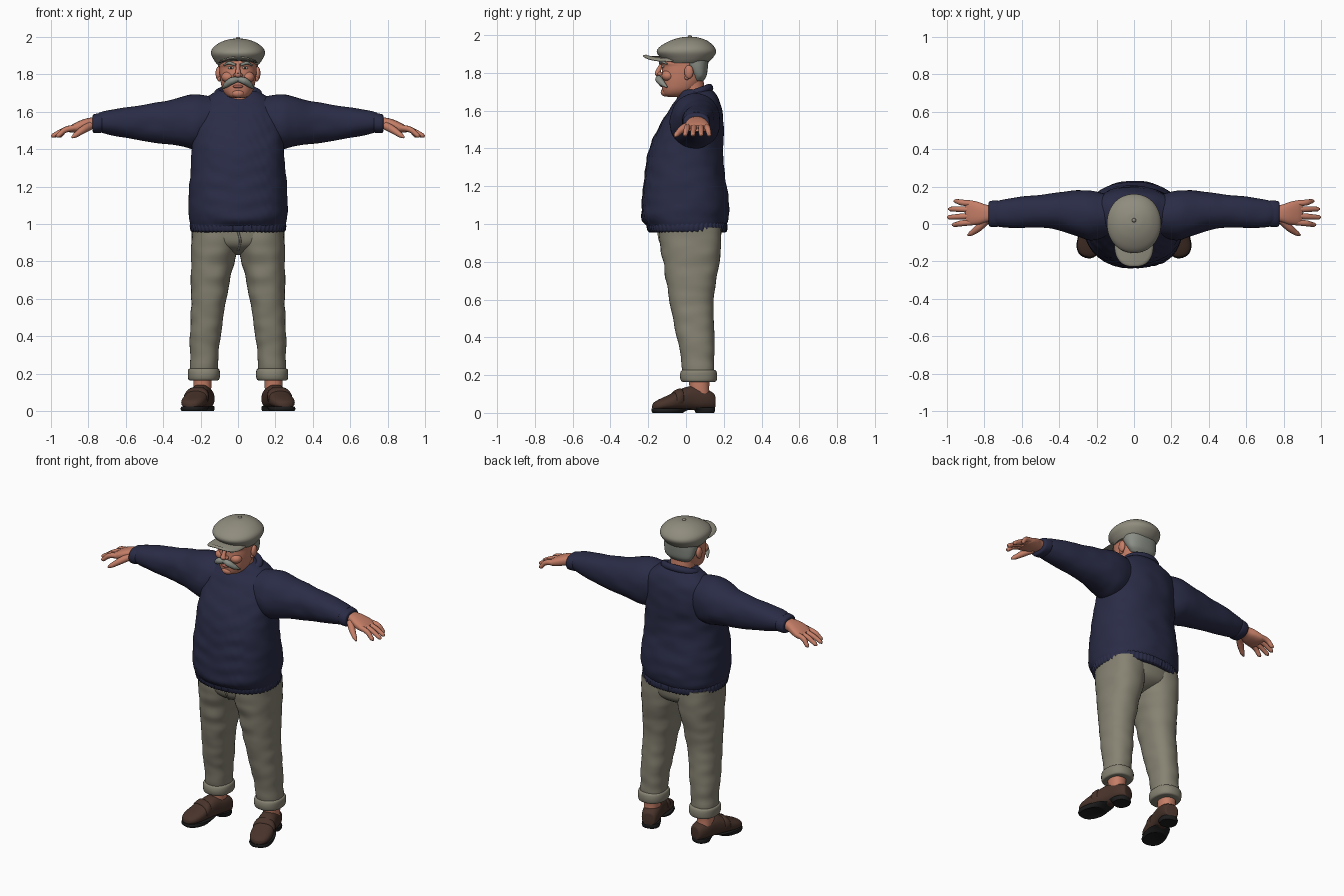
import bpy, bmesh, math
from mathutils import Matrix, Vector, noise

if "Cube" in bpy.data.objects:
    bpy.data.objects.remove(bpy.data.objects["Cube"], do_unlink=True)


def material(name, r, g, b):
    mat = bpy.data.materials.new(name)
    mat.use_nodes = True
    mat.diffuse_color = (r, g, b, 1)
    shader = mat.node_tree.nodes["Principled BSDF"]
    shader.inputs["Base Color"].default_value = (r, g, b, 1)
    shader.inputs["Roughness"].default_value = .8
    return mat


SKIN = material("skin", .56, .21, .135)
LIP = material("lip", .4, .12, .09)
HAIR = material("grey_hair", .25, .27, .235)
CAP = material("cap_cloth", .28, .265, .21)
WOOL = material("navy_wool", .023, .025, .062)
TROUSERS = material("trouser_cloth", .24, .225, .17)
LEATHER = material("brown_leather", .065, .033, .024)
RUBBER = material("black_rubber", .012, .012, .013)
EYE = material("eye_white", .6, .55, .5)
IRIS = material("dark_iris", .03, .025, .02)


def finish(obj, name, mat):
    obj.name = obj.data.name = name
    obj.data.materials.clear()
    obj.data.materials.append(mat)
    bpy.ops.object.select_all(action="DESELECT")
    obj.select_set(True)
    bpy.context.view_layer.objects.active = obj
    bpy.ops.object.shade_smooth_by_angle(angle=math.radians(50))
    return obj


def spline(a, b, c, d, t):
    return b + (c - a) * t / 2 + (a * 2 - b * 5 + c * 4 - d) * t**2 / 2 + (b * 3 - a - c * 3 + d) * t**3 / 2


def loft(name, mat, rings, axis="z", side=1, n=32, power=2.3, steps=5, fold=None, matrix=None):
    """Skin rounded sections given as (position, u_min, u_max, v_min, v_max)."""
    keys = [Vector(r) for r in rings]
    keys = [keys[0] * 2 - keys[1]] + keys + [keys[-1] * 2 - keys[-2]]
    dense = [spline(*keys[i:i + 4], s / steps) for i in range(len(rings) - 1) for s in range(steps)]
    dense.append(Vector(rings[-1]))
    order = {"x": (0, 1, 2), "y": (1, 0, 2), "z": (2, 0, 1)}[axis]
    bm, loops = bmesh.new(), []
    for t, u0, u1, v0, v1 in dense:
        loop = []
        for k in range(n):
            c, s = math.cos(math.tau * k / n), math.sin(math.tau * k / n)
            cu = math.copysign(abs(c) ** (2 / power), c)
            sv = math.copysign(abs(s) ** (2 / power), s)
            co = Vector()
            co[order[0]] = t
            co[order[1]] = (u0 + u1 + (u1 - u0) * cu) / 2
            co[order[2]] = (v0 + v1 + (v1 - v0) * sv) / 2
            loop.append(bm.verts.new(co))
        loops.append(loop)
    for a, b in zip(loops, loops[1:]):
        for k in range(n):
            bm.faces.new((a[k], a[k - 1], b[k - 1], b[k]))
    bm.faces.new(loops[0])
    bm.faces.new(loops[-1])
    bmesh.ops.recalc_face_normals(bm, faces=bm.faces)
    bm.normal_update()
    if fold:
        moves = [(v, v.normal * fold(v.co)) for v in bm.verts]
        for v, move in moves:
            v.co += move
    if matrix:
        bm.transform(matrix)
    bm.transform(Matrix.Diagonal((side, 1, 1, 1)))
    bmesh.ops.recalc_face_normals(bm, faces=bm.faces)
    mesh = bpy.data.meshes.new(name)
    bm.to_mesh(mesh)
    bm.free()
    obj = bpy.data.objects.new(name, mesh)
    bpy.context.collection.objects.link(obj)
    return finish(obj, name, mat)


def sym(t, half, low, high):
    return (t, -half, half, low, high)


def ball(name, mat, loc, radii):
    bpy.ops.mesh.primitive_uv_sphere_add(segments=20, ring_count=12, location=loc)
    obj = bpy.context.object
    obj.scale = radii
    return finish(obj, name, mat)


def tube(name, mat, points, radii, side=1):
    """Tapered round strand through the points."""
    curve = bpy.data.curves.new(name, "CURVE")
    curve.dimensions, curve.bevel_depth, curve.bevel_resolution = "3D", 1, 3
    curve.use_fill_caps = True
    strand = curve.splines.new("BEZIER")
    strand.bezier_points.add(len(points) - 1)
    for p, (x, y, z), r in zip(strand.bezier_points, points, radii):
        p.co, p.radius = (x * side, y, z), r
        p.handle_left_type = p.handle_right_type = "AUTO"
    obj = bpy.data.objects.new(name, curve)
    bpy.context.collection.objects.link(obj)
    bpy.ops.object.select_all(action="DESELECT")
    obj.select_set(True)
    bpy.context.view_layer.objects.active = obj
    bpy.ops.object.convert(target="MESH")
    return finish(bpy.context.object, name, mat)


# Cloth relief: soft folds, and knitted cables down the chest
def creases(co):
    return .006 * noise.noise(Vector((co.x * 9, co.y * 9, co.z * 16)))


def knit(co):
    cable = 0
    if co.y < 0 and abs(co.x) < .16 and co.z < 1.6:
        cable = .003 * math.cos(co.x * 80) * math.sin(co.z * 70 + abs(co.x) * 60)
    return cable + creases(co)


def ribs(co):
    return .0025 * math.sin(math.atan2(co.y, co.x) * 60)


# Sweater body, hem and collar
loft("sweater_body", WOOL, [
    sym(.985, .25, -.205, .21), sym(1.03, .262, -.232, .225), sym(1.1, .266, -.235, .228),
    sym(1.2, .262, -.225, .215), sym(1.3, .252, -.213, .2), sym(1.4, .246, -.192, .195),
    sym(1.5, .242, -.15, .2), sym(1.6, .23, -.09, .19), sym(1.66, .19, -.05, .172),
    sym(1.7, .125, -.03, .145), sym(1.71, .1, -.02, .13)], n=96, steps=7, fold=knit)
loft("sweater_hem", WOOL, [
    sym(.957, .235, -.185, .2), sym(.962, .25, -.2, .214), sym(.99, .256, -.208, .218),
    sym(1.015, .25, -.205, .21)], n=240, steps=3, fold=ribs)
bpy.ops.mesh.primitive_torus_add(major_radius=.1, minor_radius=.021, major_segments=40,
                                 location=(0, .052, 1.695), rotation=(math.radians(20), 0, 0))
bpy.context.object.scale = (1.07, .8, 1)
finish(bpy.context.object, "sweater_collar", WOOL)

# Trouser seat and fly
loft("trouser_seat", TROUSERS, [
    sym(.835, .02, -.02, .06), sym(.86, .09, -.09, .135), sym(.9, .2, -.132, .178),
    sym(.98, .24, -.145, .19)], n=40)
tube("trouser_fly", TROUSERS, [(0, -.146, .96), (.012, -.136, .91), (0, -.09, .86)], [.006] * 3)

# Head, neck and hair
loft("neck", SKIN, [sym(1.62, .085, -.04, .11), sym(1.7, .075, -.05, .1), sym(1.78, .075, -.05, .09)])
loft("head", SKIN, [
    sym(1.672, .03, -.095, -.02), sym(1.684, .058, -.118, .02), sym(1.71, .079, -.126, .055),
    sym(1.75, .091, -.129, .085), sym(1.8, .098, -.128, .1), sym(1.835, .1, -.126, .106),
    sym(1.856, .1, -.132, .108), sym(1.92, .09, -.11, .1)], n=40)
loft("back_hair", HAIR, [
    sym(1.758, .07, .035, .093), sym(1.785, .094, .028, .109), sym(1.83, .106, -.005, .116),
    sym(1.88, .108, -.04, .12)])
tube("nose_bridge", SKIN, [(0, -.125, 1.85), (0, -.14, 1.825), (0, -.15, 1.8)], [.011, .012, .016])
ball("nose_tip", SKIN, (0, -.148, 1.797), (.018, .017, .015))
ball("lower_lip", LIP, (0, -.127, 1.735), (.028, .013, .009))
ball("chin", SKIN, (0, -.106, 1.698), (.036, .028, .024))

# Flat cap with brim and button
loft("cap_crown", CAP, [
    sym(1.852, .111, -.11, .112), sym(1.875, .128, -.13, .138), sym(1.91, .144, -.155, .16),
    sym(1.94, .135, -.137, .148), sym(1.97, .096, -.085, .113), sym(1.987, .048, -.03, .066),
    sym(1.991, .012, .008, .03)], n=48, power=2.1)
brim = loft("cap_brim", CAP, [
    sym(1.882, .09, -.21, .01), sym(1.886, .103, -.226, .02), sym(1.893, .103, -.226, .02),
    sym(1.897, .09, -.21, .01)], n=48, power=2.5, steps=2)
for v in brim.data.vertices:
    v.co.z -= v.co.x ** 2 * 2.5
ball("cap_button", CAP, (0, .02, 1.992), (.011, .011, .008))

for side, label in ((1, "left"), (-1, "right")):
    # Face features
    ball(label + "_ear", SKIN, (side * .105, .015, 1.805), (.015, .024, .036))
    ball(label + "_ear_lobe", SKIN, (side * .1, .005, 1.776), (.011, .013, .014))
    ball(label + "_cheek", SKIN, (side * .052, -.095, 1.785), (.036, .034, .03))
    ball(label + "_nostril", SKIN, (side * .016, -.138, 1.795), (.011, .013, .01))
    ball(label + "_eye", EYE, (side * .038, -.122, 1.834), (.015, .007, .007))
    ball(label + "_iris", IRIS, (side * .038, -.127, 1.834), (.006, .004, .006))
    tube(label + "_eyebrow", HAIR, [(.014, -.136, 1.85), (.045, -.13, 1.86), (.078, -.1, 1.847)],
         [.007, .009, .004], side)
    tube(label + "_moustache", HAIR, [(-.004, -.142, 1.774), (.032, -.143, 1.765),
         (.062, -.125, 1.744), (.084, -.1, 1.724)], [.014, .02, .016, .004], side)

    # Sleeve and ribbed cuff
    loft(label + "_sleeve", WOOL, [
        (.1, -.05, .15, 1.44, 1.68), (.22, -.085, .18, 1.4, 1.69), (.3, -.07, .182, 1.415, 1.678),
        (.4, -.035, .17, 1.43, 1.657), (.5, -.02, .158, 1.445, 1.638), (.62, -.02, .145, 1.465, 1.62),
        (.71, -.018, .132, 1.485, 1.603), (.745, -.01, .12, 1.497, 1.592)],
        "x", side, n=40, power=2.1, steps=8, fold=creases)
    loft(label + "_sleeve_cuff", WOOL, [
        (.725, -.005, .115, 1.5, 1.585), (.73, -.015, .126, 1.488, 1.594),
        (.77, -.014, .122, 1.486, 1.586), (.778, .005, .11, 1.5, 1.575)], "x", side, steps=4)

    # Hand
    loft(label + "_palm", SKIN, [
        (.75, .015, .1, 1.508, 1.568), (.79, .01, .103, 1.506, 1.568), (.83, -.003, .117, 1.496, 1.558),
        (.875, -.006, .126, 1.488, 1.538), (.9, .003, .118, 1.49, 1.522)], "x", side, power=2.6)
    for finger, root, tip, reach in (("index", .01, -.004, .972), ("middle", .044, .036, .998),
                                     ("ring", .078, .08, .992), ("little", .109, .122, .962)):
        tube(f"{label}_{finger}_finger", SKIN,
             [(.865, root, 1.516), (.925, (root + tip) / 2, 1.502), (reach - .01, tip, 1.472),
              (reach, tip, 1.467)], [.017, .0155, .012, .005], side)
    tube(label + "_thumb", SKIN, [(.79, .02, 1.525), (.83, -.02, 1.502), (.87, -.05, 1.474),
         (.888, -.06, 1.462)], [.022, .02, .014, .005], side)

    # Trouser leg and turned-up cuff
    loft(label + "_trouser_leg", TROUSERS, [
        (.98, .005, .245, -.145, .188), (.88, .002, .25, -.135, .184), (.8, .02, .25, -.12, .175),
        (.7, .042, .25, -.105, .16), (.6, .06, .25, -.088, .146), (.5, .077, .252, -.068, .146),
        (.4, .09, .254, -.05, .15), (.3, .103, .256, -.027, .15), (.19, .11, .258, -.015, .148)],
        "z", side, n=40, steps=8, fold=creases)
    loft(label + "_trouser_cuff", TROUSERS, [
        (.163, .12, .248, -.005, .14), (.168, .102, .264, -.025, .16), (.195, .096, .268, -.032, .165),
        (.222, .1, .266, -.026, .16), (.23, .115, .25, -.01, .145)], "z", side, steps=4)
    loft(label + "_ankle", SKIN, [
        (.09, .145, .235, .02, .125), (.14, .142, .238, .018, .123), (.2, .14, .24, .01, .13)], "z", side)

    # Shoe, turned outward
    turn = Matrix.Translation((.208, 0, 0)) @ Matrix.Rotation(math.radians(16), 4, "Z")
    loft(label + "_shoe", LEATHER, [
        sym(.155, .02, .03, .08), sym(.148, .042, .018, .105), sym(.1, .054, .015, .128),
        sym(.03, .055, .015, .142), sym(-.03, .06, .015, .125), sym(-.09, .066, .015, .096),
        sym(-.14, .059, .015, .074), sym(-.17, .04, .016, .058), sym(-.182, .015, .02, .045)],
        "y", side, power=2.4, matrix=turn)
    loft(label + "_shoe_strap", LEATHER, [
        sym(-.028, .058, .03, .122), sym(-.034, .064, .025, .13), sym(-.062, .067, .025, .117),
        sym(-.068, .062, .03, .106)], "y", side, steps=2, power=2.4, matrix=turn)
    loft(label + "_shoe_sole", RUBBER, [
        sym(.004, .055, -.165, -.03), sym(.0, .062, -.18, -.02), sym(.012, .069, -.188, .0),
        sym(.024, .068, -.186, .04)], "z", side, steps=2, matrix=turn)
    loft(label + "_shoe_heel", RUBBER, [
        sym(.0, .05, .055, .152), sym(.014, .054, .05, .157), sym(.028, .053, .03, .155)],
        "z", side, steps=2, matrix=turn)
